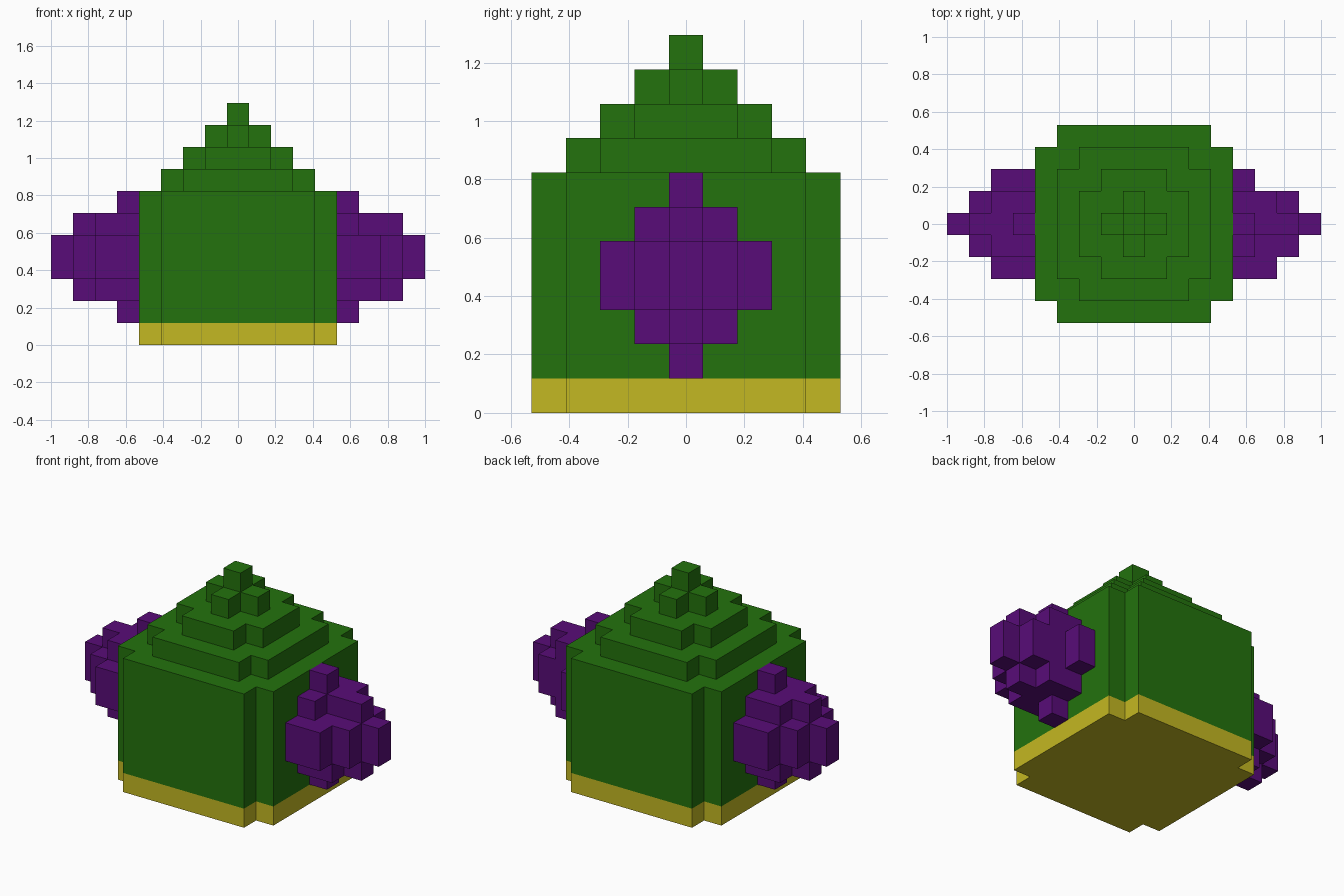
import bpy, bmesh, math
from mathutils import Vector

if "Cube" in bpy.data.objects:
    bpy.data.objects.remove(bpy.data.objects["Cube"])

U = 2 / 17  # one block edge; the model is 17 blocks wide


def material(name, rgb):
    m = bpy.data.materials.new(name)
    m.diffuse_color = (*rgb, 1)
    m.use_nodes = True
    m.node_tree.nodes["Principled BSDF"].inputs["Base Color"].default_value = m.diffuse_color
    return m


GREEN = material("leaf green", (0.017, 0.17, 0.004))
PURPLE = material("purple", (0.098, 0.0037, 0.188))
YELLOW = material("yellow", (0.552, 0.479, 0.016))


def slab(r, z):
    """One layer of a square of blocks with its four corners missing."""
    span = range(-r, r + 1)
    return {(x, y, z) for x in span for y in span
            if r == 0 or not (abs(x) == r and abs(y) == r)}


# Base and body with a stepped pyramid roof
base = slab(4, 0)
body = set().union(*(slab(4, z) for z in range(1, 7)))
for step, r in enumerate((3, 2, 1, 0)):
    body |= slab(r, 7 + step)


def side_cluster(sign, lengths):
    """Rows of blocks growing outwards from a side wall: (y, z) -> length."""
    return {(sign * (5 + i), y, z)
            for (y, z), n in lengths.items() for i in range(n)}


def rows(mid, lower, upper):
    """mid: lengths for y -2..2; lower, upper: lengths for y -1..1."""
    table = {(0, 1): 1, (0, 6): 1}
    for y, n in zip(range(-2, 3), mid):
        table[y, 3] = table[y, 4] = n
    for y, lo, up in zip((-1, 0, 1), lower, upper):
        table[y, 2], table[y, 5] = lo, up
    return table


right = side_cluster(1, rows((2, 3, 4, 3, 1), (2, 3, 2), (1, 3, 2)))
left = side_cluster(-1, rows((2, 3, 4, 3, 2), (2, 3, 2), (2, 3, 2)))
solid = base | body | right | left


def build(name, cells, mat):
    """Skin a set of blocks, leaving out faces hidden against other blocks."""
    bm = bmesh.new()
    for c in sorted(cells):
        centre = Vector((c[0], c[1], c[2] + 0.5))
        for axis in range(3):
            for s in (-1, 1):
                n = Vector((0, 0, 0))
                n[axis] = s
                if tuple(c[i] + int(n[i]) for i in range(3)) in solid:
                    continue
                a = Vector((0, 0, 0))
                a[(axis + 1) % 3] = 0.5
                b = n.cross(a)
                corners = (-a - b, a - b, a + b, b - a)
                bm.faces.new([bm.verts.new((centre + n / 2 + k) * U)
                              for k in corners])
    bmesh.ops.remove_doubles(bm, verts=bm.verts, dist=U * 0.01)
    # Merge coplanar squares into large flat faces
    bmesh.ops.dissolve_limit(bm, angle_limit=math.radians(1),
                             verts=bm.verts, edges=bm.edges)
    mesh = bpy.data.meshes.new(name)
    bm.to_mesh(mesh)
    bm.free()
    mesh.materials.append(mat)
    bpy.context.collection.objects.link(bpy.data.objects.new(name, mesh))


build("base", base, YELLOW)
build("body_and_stepped_roof", body, GREEN)
build("right_cluster", right, PURPLE)
build("left_cluster", left, PURPLE)
